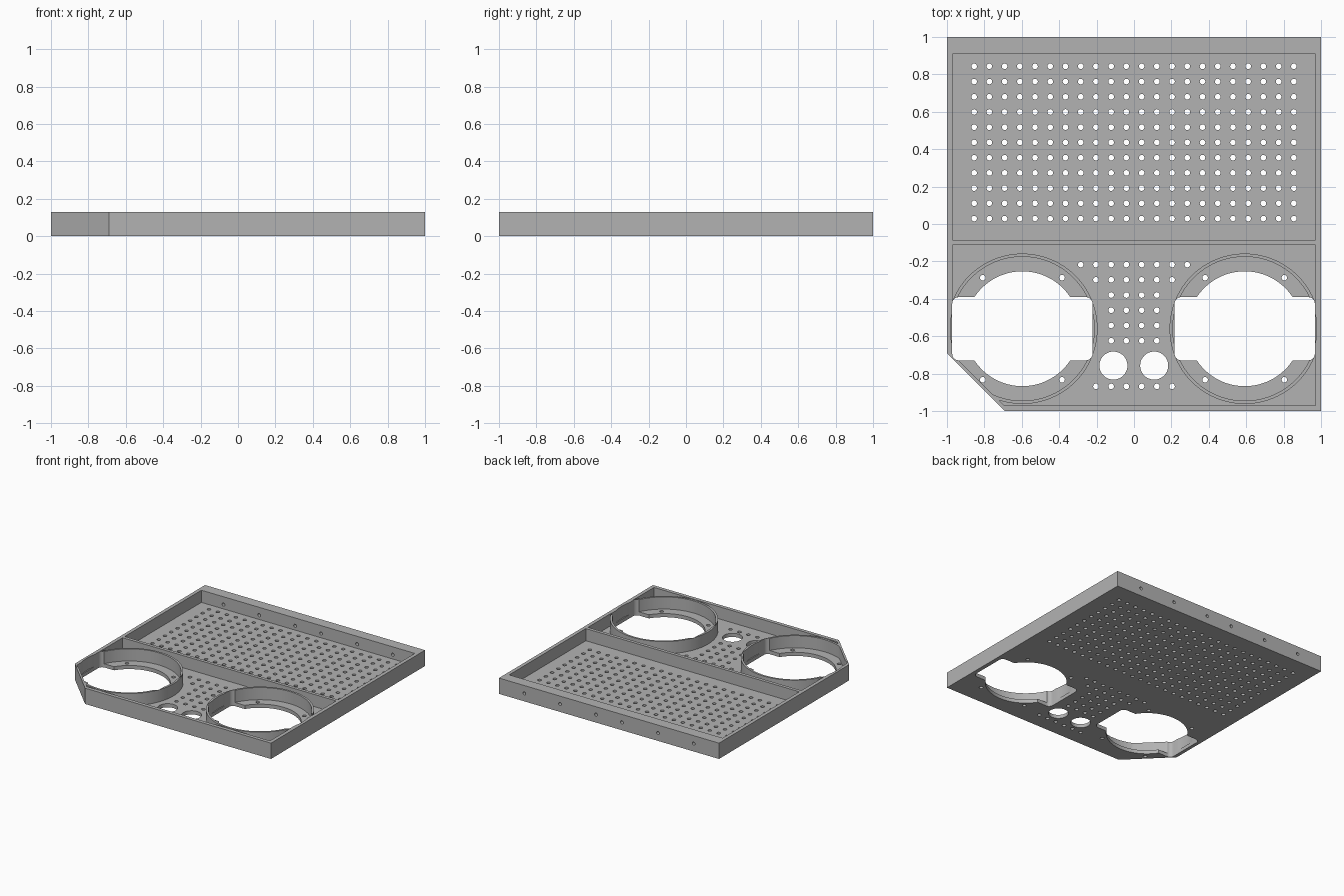
import bpy, bmesh
from math import sin, cos, pi, asin, radians
from mathutils import Matrix

cube = bpy.data.objects.get("Cube")
if cube:
    bpy.data.objects.remove(cube, do_unlink=True)

HEIGHT, FLOOR, WALL = 0.13, 0.03, 0.03
TOP = HEIGHT + 0.05          # cutters rise past the rim
PITCH, PIN = 0.0814, 0.015   # perforation spacing and radius
RING_Y = -0.56
RING_XS = (-0.597, 0.592)

grey = bpy.data.materials.new("plain grey")
grey.use_nodes = True
colour = (0.45, 0.45, 0.45, 1)
grey.diffuse_color = colour
grey.node_tree.nodes["Principled BSDF"].inputs["Base Color"].default_value = colour


def add_prism(bm, points, z0, z1):
    """Extrude a closed outline between two heights."""
    low = bm.faces.new([bm.verts.new((x, y, z0)) for x, y in points])
    out = bmesh.ops.extrude_face_region(bm, geom=[low])["geom"]
    verts = [g for g in out if isinstance(g, bmesh.types.BMVert)]
    bmesh.ops.translate(bm, verts=verts, vec=(0, 0, z1 - z0))


def make_object(name, bm):
    bmesh.ops.recalc_face_normals(bm, faces=bm.faces)
    mesh = bpy.data.meshes.new(name)
    bm.to_mesh(mesh)
    bm.free()
    ob = bpy.data.objects.new(name, mesh)
    bpy.context.collection.objects.link(ob)
    mesh.materials.append(grey)
    return ob


def prism(name, outlines, z0, z1):
    bm = bmesh.new()
    for points in outlines:
        add_prism(bm, points, z0, z1)
    return make_object(name, bm)


def combine(ob, cutter, operation="DIFFERENCE"):
    """Apply a boolean and discard the helper."""
    mod = ob.modifiers.new("cut", "BOOLEAN")
    mod.operation, mod.solver, mod.object = operation, "EXACT", cutter
    bpy.context.view_layer.objects.active = ob
    bpy.ops.object.modifier_apply(modifier=mod.name)
    bpy.data.objects.remove(cutter, do_unlink=True)


def arc(cx, cy, r, a0, a1, n):
    return [(cx + r * cos(a0 + (a1 - a0) * i / n),
             cy + r * sin(a0 + (a1 - a0) * i / n)) for i in range(n + 1)]


def circle(cx, cy, r, n):
    return arc(cx, cy, r, 0, 2 * pi, n)[:-1]


def rectangle(x0, x1, y0, y1):
    return [(x0, y0), (x1, y0), (x1, y1), (x0, y1)]


def clipped_square(inset, corner, top):
    """Square outline with its front right corner cut along x + y = corner."""
    e = 1 - inset
    return [(corner + e, -e), (e, -e), (e, top), (-e, top), (-e, corner + e)]


def port_outline(cx, cy, r=0.307, w=0.375, h=0.169, fillet=0.035):
    """Round opening crossed by a rounded rectangle."""
    a = asin(h / r)
    pts = arc(cx, cy, r, a, pi - a, 40)
    u, v = w - fillet, h - fillet
    pts += arc(cx - u, cy + v, fillet, pi / 2, pi, 6)
    pts += arc(cx - u, cy - v, fillet, pi, 1.5 * pi, 6)
    pts += arc(cx, cy, r, pi + a, 2 * pi - a, 40)
    pts += arc(cx + u, cy - v, fillet, -pi / 2, 0, 6)
    pts += arc(cx + u, cy + v, fillet, 0, pi / 2, 6)
    return pts


# Solid tray block with one clipped corner
tray = prism("tray", [clipped_square(0, -1.69, 1)], 0, HEIGHT)

# Rear pocket, leaving a thick back wall and a thin divider
e = 1 - WALL
combine(tray, prism("rear_pocket", [rectangle(-e, e, -0.085, 0.91)], FLOOR, TOP))

# Front pocket, leaving the two round collars standing
pocket = prism("front_pocket", [clipped_square(WALL, -1.665, -0.112)], FLOOR, TOP)
for x in RING_XS:
    combine(pocket, prism("collar", [circle(x, RING_Y, 0.402, 96)], -0.1, TOP + 0.1))
combine(tray, pocket)

# Collar interiors and their through openings
for x in RING_XS:
    inside = prism("collar_inside", [circle(x, RING_Y, 0.385, 96)], FLOOR, TOP)
    limit = prism("limit", [clipped_square(0.015, -1.668, 0.5)], -0.1, TOP + 0.1)
    combine(inside, limit, "INTERSECT")
    combine(tray, inside)
    combine(tray, prism("opening", [port_outline(x, RING_Y)], -0.1, TOP))

# Perforated floor: rear grid, then front rows as (row, column count)
spots = [(PITCH * (i - 10.5), 0.029 + PITCH * j) for i in range(22) for j in range(11)]
for row, count in ((0, 8), (1, 6), (2, 4), (3, 4), (4, 4), (5, 4), (8, 6)):
    spots += [(PITCH * (i - (count - 1) / 2), -0.217 - PITCH * row) for i in range(count)]
# Mounting holes inside each collar
spots += [(x + sx * 0.212, RING_Y + sy * 0.273)
          for x in RING_XS for sx in (-1, 1) for sy in (-1, 1)]
holes = [circle(x, y, PIN, 16) for x, y in spots]
# Pair of larger holes between the collars
holes += [circle(x, -0.757, 0.075, 48) for x in (-0.11, 0.108)]
combine(tray, prism("holes", holes, -0.1, FLOOR + 0.05))

# Screw holes through the back wall
bm = bmesh.new()
for x in (0.118, 0.445, 0.77):
    for side in (-1, 1):
        place = Matrix.Translation((side * x, 0.95, HEIGHT / 2)) @ Matrix.Rotation(radians(90), 4, "X")
        bmesh.ops.create_cone(bm, cap_ends=True, segments=16, radius1=0.013,
                              radius2=0.013, depth=0.2, matrix=place)
combine(tray, make_object("back_holes", bm))

# Smooth the curved walls, keep the edges crisp
bpy.ops.object.select_all(action="DESELECT")
tray.select_set(True)
bpy.context.view_layer.objects.active = tray
bpy.ops.object.shade_smooth_by_angle(angle=radians(30))
